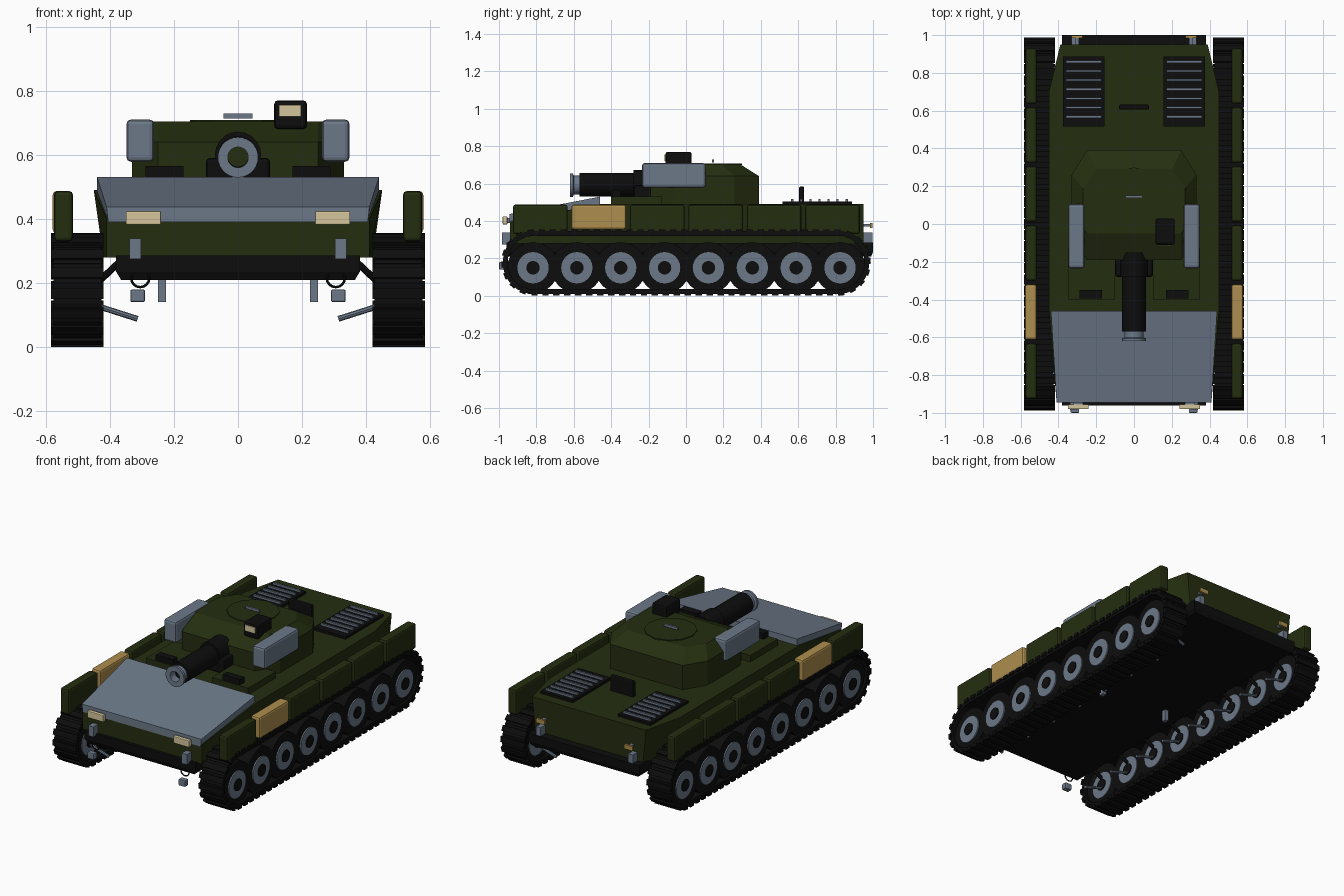
import bpy, bmesh, math
from mathutils import Matrix, Vector

cube = bpy.data.objects.get("Cube")
if cube:
    bpy.data.objects.remove(cube)


def material(name, rgb):
    m = bpy.data.materials.new(name)
    m.use_nodes = True
    m.diffuse_color = (*rgb, 1)
    node = next(n for n in m.node_tree.nodes if n.type == 'BSDF_PRINCIPLED')
    node.inputs["Base Color"].default_value = (*rgb, 1)
    node.inputs["Roughness"].default_value = 0.8
    return m


GREEN = material("olive green", (0.018, 0.027, 0.005))
BLACK = material("black", (0.004, 0.004, 0.004))
STEEL = material("blue grey", (0.15, 0.19, 0.25))
TAN = material("tan", (0.42, 0.27, 0.075))
CREAM = material("cream", (0.66, 0.56, 0.33))


def finish(name, bm, mat, bevel=0, smooth=False):
    bmesh.ops.recalc_face_normals(bm, faces=bm.faces)
    mesh = bpy.data.meshes.new(name)
    bm.to_mesh(mesh)
    bm.free()
    mesh.materials.append(mat)
    ob = bpy.data.objects.new(name, mesh)
    bpy.context.collection.objects.link(ob)
    if bevel:
        mod = ob.modifiers.new("edge bevel", 'BEVEL')
        mod.width = bevel
        mod.segments = 2
    if smooth:
        bpy.ops.object.select_all(action='DESELECT')
        ob.select_set(True)
        bpy.context.view_layer.objects.active = ob
        bpy.ops.object.shade_smooth_by_angle(angle=math.radians(35))
    return ob


def add_cube(bm, center, size, rot=Matrix()):
    m = Matrix.Translation(center) @ rot @ Matrix.Diagonal((*size, 1))
    bmesh.ops.create_cube(bm, size=1, matrix=m)


def box(name, x, y, z, mat, bevel=0):
    bm = bmesh.new()
    lo, hi = Vector((x[0], y[0], z[0])), Vector((x[1], y[1], z[1]))
    add_cube(bm, (lo + hi) / 2, [abs(d) for d in hi - lo])
    return finish(name, bm, mat, bevel)


def rod(name, a, b, r, mat, sides=20):
    a, b = Vector(a), Vector(b)
    bm = bmesh.new()
    m = Matrix.Translation((a + b) / 2) @ (b - a).to_track_quat('Z', 'Y').to_matrix().to_4x4()
    bmesh.ops.create_cone(bm, cap_ends=True, segments=sides, radius1=r, radius2=r,
                          depth=(b - a).length, matrix=m)
    return finish(name, bm, mat, smooth=sides > 12)


def loft(name, rings, mat, bevel=0):
    bm = bmesh.new()
    loops = [[bm.verts.new(p) for p in ring] for ring in rings]
    for a, b in zip(loops, loops[1:]):
        for i in range(len(a)):
            j = (i + 1) % len(a)
            bm.faces.new((a[i], a[j], b[j], b[i]))
    bm.faces.new(loops[0])
    bm.faces.new(loops[-1])
    return finish(name, bm, mat, bevel)


def outline(half, z):
    return [(x, y, z) for x, y in half] + [(-x, y, z) for x, y in reversed(half)]


def section(y, x_low, x_high, z_low, z_high):
    return [(-x_low, y, z_low), (x_low, y, z_low), (x_high, y, z_high), (-x_high, y, z_high)]


def lathe_y(name, profile, z, mat, sides=28):
    """Closed (radius, y) profile turned about the y direction."""
    bm = bmesh.new()
    rings = [[bm.verts.new((r * math.cos(2 * math.pi * i / sides), y,
                            z + r * math.sin(2 * math.pi * i / sides)))
              for i in range(sides)] for r, y in profile]
    for a, b in zip(rings, rings[1:] + rings[:1]):
        for i in range(sides):
            j = (i + 1) % sides
            bm.faces.new((a[i], a[j], b[j], b[i]))
    return finish(name, bm, mat, smooth=True)


# Hull
loft("lower_hull", [outline([(.365, -.95), (.365, .99)], .21),
                    outline([(.38, -.96), (.38, 1.0)], .235),
                    outline([(.38, -.96), (.38, 1.0)], .285)], BLACK)
loft("upper_hull", [outline([(.42, -.46), (.42, .7), (.37, .95)], .28),
                    outline([(.45, -.46), (.45, .7), (.39, .95)], .49)], GREEN)
loft("hull_bow", [section(-.94, .41, .41, .28, .40),
                  section(-.46, .42, .45, .28, .49)], GREEN)
loft("front_plate", [section(-.945, .405, .41, .39, .437),
                     section(-.46, .44, .44, .48, .53)], STEEL)

# Turret
base = [(.25, -.19), (.33, -.06), (.33, .26), (.25, .39)]
roof = [(.25, -.05), (.27, -.02), (.27, .19), (.2, .29)]
loft("turret", [outline(base, .49), outline(base, .64), outline(roof, .703)], GREEN)
rod("hatch", (0, .15, .70), (0, .15, .708), .15, GREEN, 12)
box("hatch_handle", (-.046, .046), (.138, .15), (.713, .728), STEEL)

# Gun
lathe_y("gun_barrel", [(.063, -.57), (.063, -.13), (.032, -.13), (.032, -.57)], .595, BLACK)
lathe_y("muzzle_ring", [(.063, -.62), (.063, -.605), (.05, -.6), (.05, -.565),
                        (.032, -.565), (.032, -.62)], .592, STEEL)
rod("bore_plug", (0, -.5, .595), (0, -.4, .595), .034, GREEN)
box("gun_mantlet", (-.1, .1), (-.28, -.18), (.50, .59), BLACK, .012)
rod("gun_collar", (0, -.28, .6), (0, -.15, .6), .072, BLACK)
bm = bmesh.new()
bmesh.ops.create_uvsphere(bm, u_segments=16, v_segments=10, radius=.065,
                          matrix=Matrix.Translation((0, -.18, .6)))
finish("gun_pivot", bm, BLACK, smooth=True)

# Roof sight
box("sight_housing", (.113, .215), (-.11, .03), (.68, .77), BLACK, .012)
box("sight_lens", (.128, .197), (-.115, -.107), (.72, .755), CREAM)

# Rear deck post
box("deck_post", (-.08, .08), (.605, .632), (.48, .585), BLACK, .008)


def wheel(side, y, tag):
    def disc(name, x0, x1, r, mat):
        rod(f"{tag}_{name}", (side * x0, y, .15), (side * x1, y, .15), r, mat, 24)
    disc("tyre", .445, .562, .137, BLACK)
    disc("rim", .44, .57, .084, STEEL)
    disc("hub", .435, .576, .036, BLACK)
    rod(f"{tag}_swing_arm", (side * .37, y - .03, .265), (side * .45, y, .19), .011, BLACK, 8)
    rod(f"{tag}_torsion_link", (side * .313, y, .088), (side * .445, y, .13), .009, STEEL, 8)


def track(side, tag):
    end, r, zc, count = .81, .155, .178, 72
    length = 4 * end + 2 * math.pi * r
    bm = bmesh.new()
    for i in range(count):
        s = length * i / count
        if s < 2 * end:
            y, z, a = s - end, -r, 0
        elif s < 2 * end + math.pi * r:
            a = (s - 2 * end) / r
            y, z = end + r * math.sin(a), -r * math.cos(a)
        elif s < 4 * end + math.pi * r:
            a = math.pi
            y, z = end - (s - 2 * end - math.pi * r), r
        else:
            a = math.pi + (s - 4 * end - math.pi * r) / r
            y, z = -end + r * math.sin(a), -r * math.cos(a)
        rot = Matrix.Rotation(a, 4, 'X')
        centre = Vector((side * .501, y, zc + z))
        add_cube(bm, centre, (.15, length / count + .004, .025), rot)
        add_cube(bm, centre + rot @ Vector((0, 0, -.0125)), (.164, .034, .02), rot)
    finish(f"{tag}_track", bm, BLACK)


# Parts on both sides
for side, tag in ((1, "left"), (-1, "right")):
    def pair(name, x, y, z, mat, bevel=0):
        box(f"{tag}_{name}", sorted(side * v for v in x), y, z, mat, bevel)

    track(side, tag)
    for i in range(8):
        wheel(side, -.818 + i * .2345, f"{tag}_wheel_{i + 1}")

    # Side skirts, one panel in tan
    for i in range(6):
        y = -.925 + i * .3125
        panel = (TAN, .578, .355) if i == 1 else (GREEN, .574, .33)
        pair(f"skirt_{i + 1}", (.515, panel[1]), (y, y + .292), (panel[2], .487), panel[0], .012)

    # Turret sides and front
    pair("launcher_box", (.262, .348), (-.235, .105), (.578, .71), STEEL, .014)
    pair("turret_apron", (.1, .35), (-.4, -.13), (.48, .53), GREEN)
    pair("periscope", (.17, .288), (-.395, -.35), (.525, .565), BLACK)

    # Engine grilles
    pair("grille", (.155, .377), (.515, .888), (.48, .505), BLACK)
    for i in range(7):
        y = .568 + i * .0485
        pair(f"grille_slat_{i + 1}", (.172, .36), (y - .006, y + .006), (.5, .517), STEEL)

    # Lamps, brackets and towing gear
    pair("headlight", (.24, .35), (-.98, -.955), (.382, .424), CREAM, .004)
    pair("headlight_mount", (.27, .32), (-.957, -.93), (.39, .415), STEEL)
    pair("tail_light", (.272, .33), (.985, .998), (.363, .39), TAN)
    pair("tail_light_mount", (.29, .31), (.94, .987), (.37, .383), STEEL)
    pair("front_bracket", (.303, .338), (-.985, -.93), (.275, .338), STEEL)
    pair("rear_bracket", (.3, .332), (.94, .996), (.28, .338), STEEL)
    pair("tow_block", (.29, .336), (-1.0, -.965), (.14, .18), STEEL, .006)
    pair("belly_peg", (.225, .249), (-.015, .015), (.14, .22), STEEL)
    bpy.ops.mesh.primitive_torus_add(location=(side * .305, -.955, .215),
                                     rotation=(math.pi / 2, 0, 0), major_radius=.028,
                                     minor_radius=.004, major_segments=16, minor_segments=6)
    ring = bpy.context.object
    ring.name = f"{tag}_tow_ring"
    ring.data.materials.append(BLACK)
